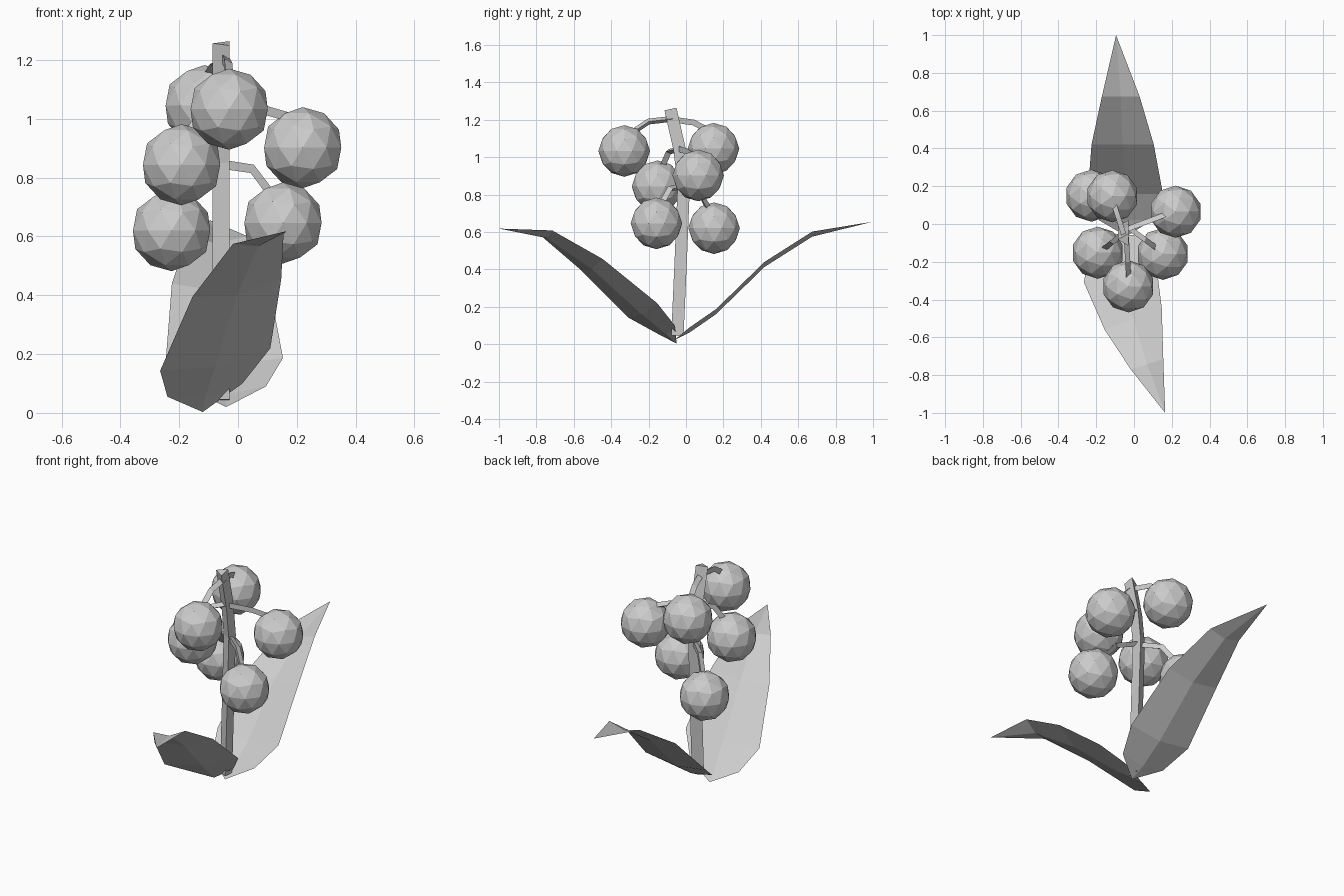
import bpy, bmesh
from mathutils import Vector

if "Cube" in bpy.data.objects:
    bpy.data.objects.remove(bpy.data.objects["Cube"])


def finish(bm, name):
    me = bpy.data.meshes.new(name)
    bm.to_mesh(me)
    bm.free()
    ob = bpy.data.objects.new(name, me)
    bpy.context.collection.objects.link(ob)
    return ob


def tri_tube(name, path, radius, ref):
    """Three-sided tube swept along a path; ref fixes the roll."""
    bm = bmesh.new()
    pts = [Vector(p) for p in path]
    rings = []
    for i, p in enumerate(pts):
        t = (pts[min(i + 1, len(pts) - 1)] - pts[max(i - 1, 0)]).normalized()
        u = (ref - t * ref.dot(t)).normalized()
        v = t.cross(u)
        rings.append([bm.verts.new(p + radius * (a * u + b * v))
                      for a, b in ((0.5, -0.866), (0.5, 0.866), (-1, 0))])
    for r, s in zip(rings, rings[1:]):
        for k in range(3):
            j = (k + 1) % 3
            bm.faces.new((r[k], r[j], s[j], s[k]))
    bm.faces.new(rings[0][::-1])
    bm.faces.new(rings[-1])
    return finish(bm, name)


def leaf(name, base, rows, tip, sag):
    """Creased leaf blade: left/right edge pairs with a lowered midrib."""
    bm = bmesh.new()
    b, t = bm.verts.new(base), bm.verts.new(tip)
    grid = []
    for l, r in rows:
        l, r = Vector(l), Vector(r)
        mid = (l + r) / 2 - Vector((0, 0, sag))
        grid.append([bm.verts.new(p) for p in (l, mid, r)])
    for k in (0, 1):
        bm.faces.new((b, grid[0][k + 1], grid[0][k]))
        for p, q in zip(grid, grid[1:]):
            bm.faces.new((p[k], p[k + 1], q[k + 1], q[k]))
        bm.faces.new((grid[-1][k], grid[-1][k + 1], t))
    return finish(bm, name)


# Main stem, slightly bowed
tri_tube("stem", [(-.048, -.046, .045), (-.048, -.028, .45), (-.048, -.012, .85),
                  (-.048, -.034, 1.04), (-.048, -.083, 1.257)], .038, Vector((1, 0, 0)))

# Berries, each with a drooping stalk: centre, stalk start y, stalk start height
berries = [((-.115, .147, 1.045), -.07, 1.20), ((-.03, -.33, 1.033), -.07, 1.205),
           ((.22, .065, .902), -.035, 1.045), ((-.192, -.152, .844), -.035, 1.045),
           ((.153, -.158, .646), -.012, .845), ((-.226, .15, .62), -.012, .83)]
for i, (c, sy, sz) in enumerate(berries, 1):
    bm = bmesh.new()
    bmesh.ops.create_icosphere(bm, subdivisions=2, radius=.138)
    finish(bm, f"berry_{i}").location = c
    start = Vector((-.045, sy, sz))
    end = Vector((c[0], c[1], sz))
    p1 = start.lerp(end, .5) - Vector((0, 0, .015))
    p2 = start.lerp(end, .8)
    p2.z = c[2] + .105
    ref = (end - start).cross(Vector((0, 0, 1)))
    tri_tube(f"stalk_{i}", [start, p1, p2], .018, ref)

# Broad leaves
leaf("back_leaf", (-.04, -.065, .02),
     [((-.185, .02, .09), (.095, .02, .09)), ((-.245, .16, .187), (.153, .16, .187)),
      ((-.225, .42, .44), (.105, .42, .44)), ((-.17, .675, .602), (.03, .675, .602))],
     (-.095, 1.0, .655), .027)
leaf("front_leaf", (-.12, -.05, .003),
     [((-.24, -.15, .055), (.015, -.06, .10)), ((-.265, -.31, .143), (.11, -.155, .22)),
      ((-.155, -.56, .395), (.147, -.445, .455)), ((-.017, -.77, .575), (.155, -.715, .608))],
     (.165, -1.0, .618), .025)
